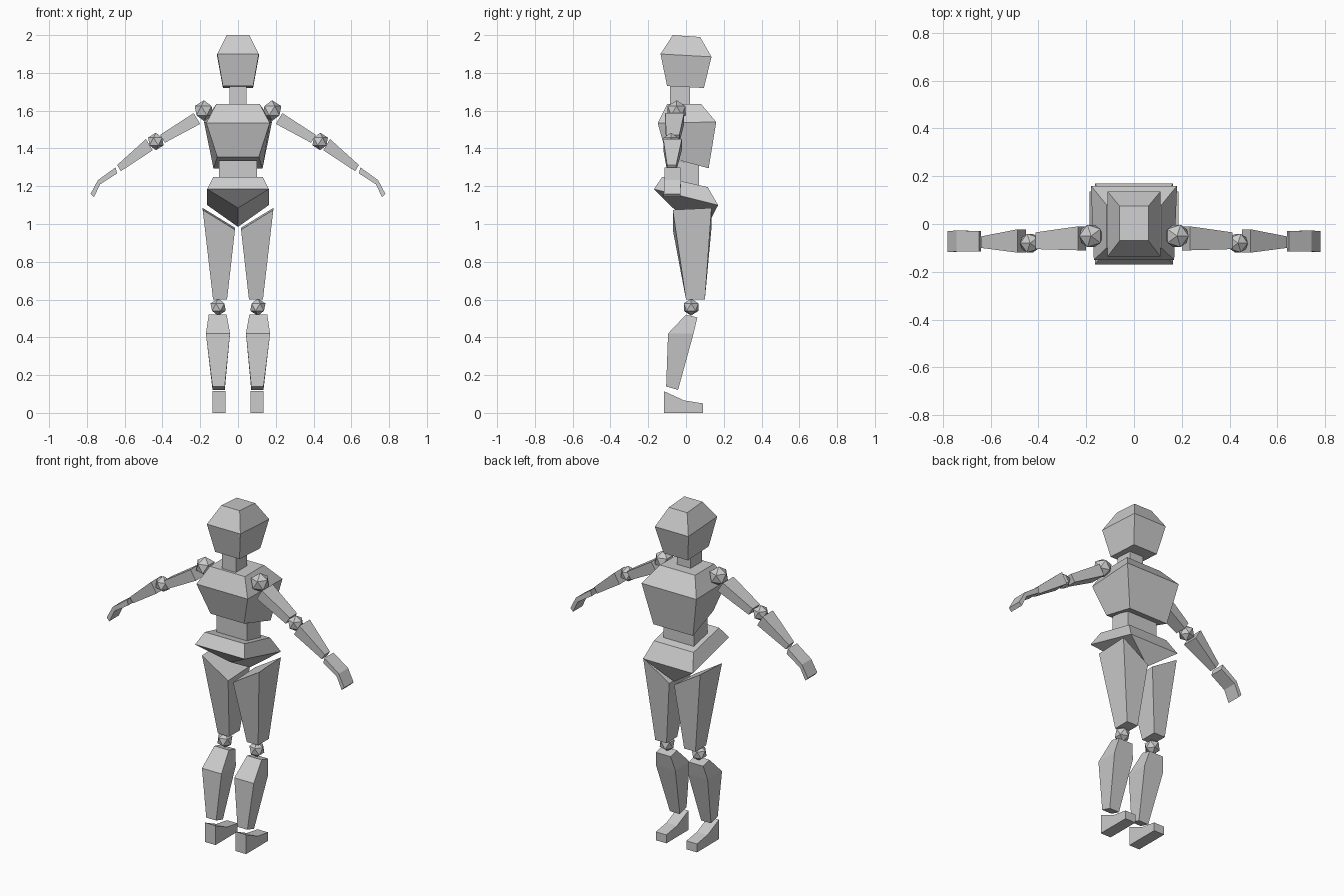
import bpy, bmesh
from mathutils import Matrix

if "Cube" in bpy.data.objects:
    bpy.data.objects.remove(bpy.data.objects["Cube"])

grey = bpy.data.materials.new("matte grey")
grey.diffuse_color = (0.6, 0.6, 0.6, 1)
grey.use_nodes = True
grey.node_tree.nodes["Principled BSDF"].inputs["Base Color"].default_value = grey.diffuse_color


def finish(name, bm, mirrored):
    bmesh.ops.remove_doubles(bm, verts=bm.verts[:], dist=1e-5)
    bmesh.ops.recalc_face_normals(bm, faces=bm.faces[:])
    mesh = bpy.data.meshes.new(name)
    bm.to_mesh(mesh)
    bm.free()
    mesh.materials.append(grey)
    ob = bpy.data.objects.new(name, mesh)
    bpy.context.collection.objects.link(ob)
    if mirrored:
        ob.modifiers.new("other side", 'MIRROR').use_axis[0] = True
    return ob


def loft(name, rings, mirrored=False):
    """Closed block skinned over four-cornered rings."""
    bm = bmesh.new()
    loops = [[bm.verts.new(p) for p in r] for r in rings]
    for a, b in zip(loops, loops[1:]):
        for i in range(4):
            j = (i + 1) % 4
            bm.faces.new((a[i], a[j], b[j], b[i]))
    bm.faces.new(loops[0])
    bm.faces.new(loops[-1])
    return finish(name, bm, mirrored)


def slab(w0, y0, z0, w1, y1, z1):
    """Torso ring: half width, y and z of its two cross edges."""
    return [(-w0, y0, z0), (w0, y0, z0), (w1, y1, z1), (-w1, y1, z1)]


def leg(x0, x1, y0, z0, y1, z1, dz=0):
    """Leg ring; dz lowers the inner side."""
    return [(x0, y0, z0 - dz), (x1, y0, z0), (x1, y1, z1), (x0, y1, z1 - dz)]


def arm(top, low, y0, y1):
    """Arm ring from its upper and lower (x, z) points."""
    return [(top[0], y0, top[1]), (top[0], y1, top[1]),
            (low[0], y1, low[1]), (low[0], y0, low[1])]


def joint(name, x, y, z, r):
    bm = bmesh.new()
    bmesh.ops.create_icosphere(bm, subdivisions=1, radius=r,
                               matrix=Matrix.Translation((x, y, z)))
    finish(name, bm, True)


# Head and neck
loft("head", [slab(.06, -.07, 2.0, .06, .075, 1.99),
              slab(.11, -.135, 1.90, .11, .135, 1.885),
              slab(.08, -.10, 1.73, .08, .095, 1.72)])
loft("neck", [slab(.045, -.085, 1.735, .045, .02, 1.735),
              slab(.045, -.085, 1.62, .045, .02, 1.62)])

# Torso
loft("chest", [slab(.115, -.10, 1.635, .115, .08, 1.635),
               slab(.168, -.15, 1.535, .18, .16, 1.54),
               slab(.11, -.10, 1.355, .13, .12, 1.295)])
loft("waist", [slab(.10, -.06, 1.335, .10, .07, 1.32),
               slab(.10, -.06, 1.22, .10, .07, 1.20)])

# Pelvis, closing to a keel along the bottom
loft("pelvis", [slab(.13, -.125, 1.25, .13, .115, 1.195),
                slab(.163, -.17, 1.185, .163, .17, 1.10),
                slab(.0001, -.07, 1.085, .0001, .11, .985)])

# Legs
loft("thigh", [leg(.016, .187, -.07, 1.075, .135, 1.085, .105),
               leg(.058, .132, 0, .60, .10, .60)], True)
joint("knee", .105, .027, .56, .045)
loft("shin", [leg(.06, .155, 0, .52, .06, .505),
              leg(.042, .17, -.095, .42, .04, .42),
              leg(.07, .135, -.105, .14, -.042, .122)], True)
loft("foot", [[(.066, y, 0), (.135, y, 0), (.135, y, z), (.066, y, z)]
              for y, z in ((-.117, .115), (-.01, .066), (.09, .05))], True)

# Arms
joint("shoulder", .18, -.05, 1.60, .055)
loft("upper_arm", [arm((.235, 1.587), (.20, 1.53), -.11, -.01),
                   arm((.412, 1.472), (.387, 1.43), -.105, -.035)], True)
joint("elbow", .435, -.08, 1.437, .046)
loft("forearm", [arm((.487, 1.45), (.452, 1.39), -.12, -.022),
                 arm((.64, 1.312), (.62, 1.28), -.10, -.052)], True)
loft("hand", [arm((.648, 1.30), (.64, 1.268), -.115, -.03),
              arm((.742, 1.232), (.73, 1.21), -.115, -.027),
              arm((.78, 1.16), (.763, 1.142), -.118, -.03)], True)
